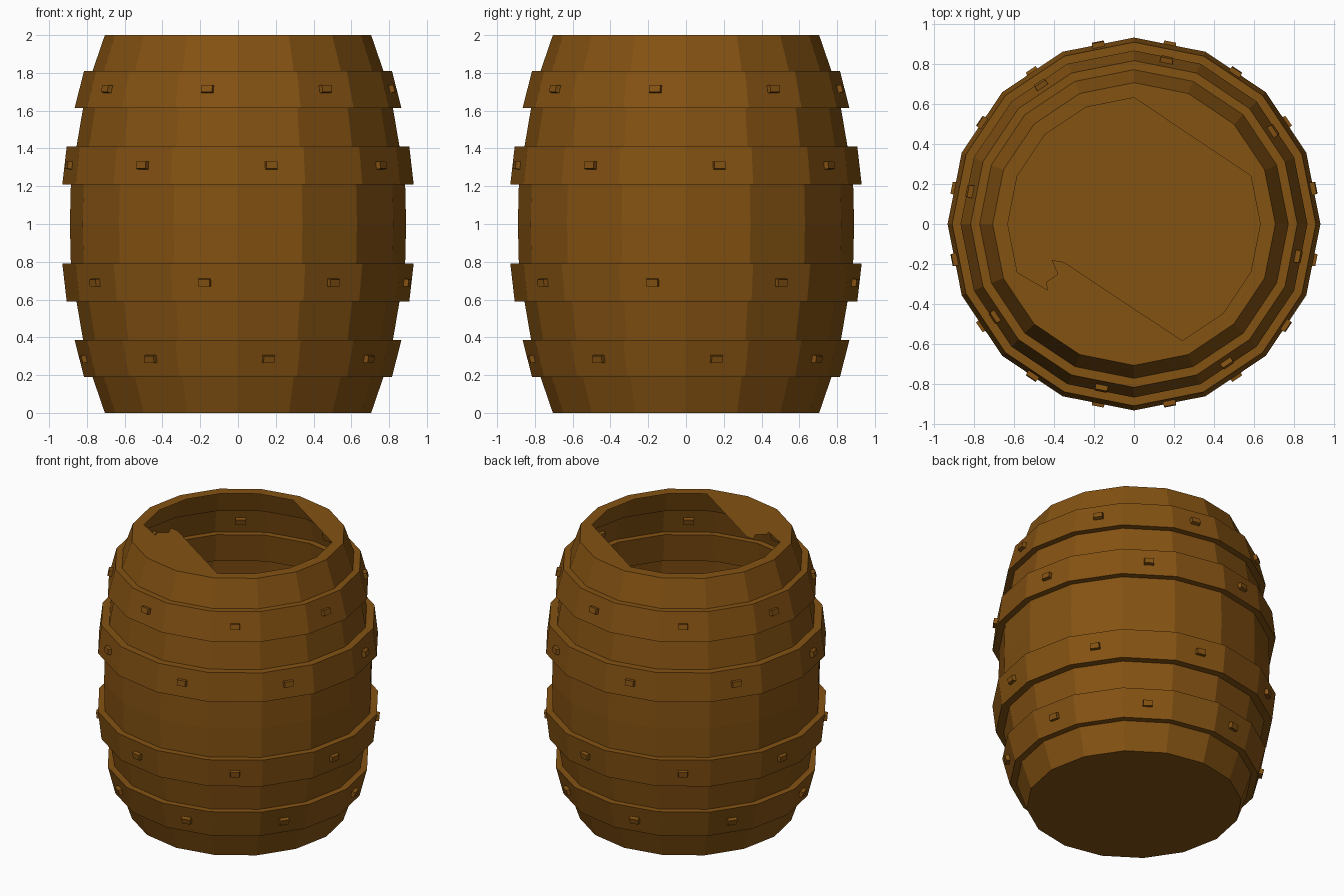
import bpy, bmesh
from math import cos, sin, pi, atan2
from mathutils import Vector, Matrix

cube = bpy.data.objects.get("Cube")
if cube:
    bpy.data.objects.remove(cube, do_unlink=True)

SIDES = 16
STEP = 2 * pi / SIDES

wood = bpy.data.materials.new("brown wood")
wood.use_nodes = True
colour = (0.23, 0.084, 0.006, 1)
wood.diffuse_color = colour
wood.node_tree.nodes["Principled BSDF"].inputs["Base Color"].default_value = colour


def finish(bm, name):
    mesh = bpy.data.meshes.new(name)
    bm.to_mesh(mesh)
    bm.free()
    mesh.materials.append(wood)
    obj = bpy.data.objects.new(name, mesh)
    bpy.context.collection.objects.link(obj)
    return obj


def polar(radius, k, z):
    return Vector((radius * cos(k * STEP), radius * sin(k * STEP), z))


# Staves and raised bands: one thin shell, profile mirrored about mid height
lower = [(0.705, 0), (0.77, 0.19), (0.815, 0.19), (0.865, 0.385), (0.82, 0.385),
         (0.855, 0.59), (0.907, 0.59), (0.93, 0.79), (0.885, 0.79)]
profile = lower + [(0.89, 1.0)] + [(r, 2 - z) for r, z in reversed(lower)]
# Each upper band keeps its wide edge towards the middle of the barrel
bm = bmesh.new()
rings = [[bm.verts.new(polar(r, k, z)) for k in range(SIDES)] for r, z in profile]
for a, b in zip(rings, rings[1:]):
    for k in range(SIDES):
        n = (k + 1) % SIDES
        bm.faces.new((a[k], a[n], b[n], b[k]))
bm.faces.new(list(reversed(rings[0])))
finish(bm, "barrel_body")

# Lid with a broken opening: two planks remain on opposite sides
hole = [polar(0.63, k, 2) for k in range(4, 10)]
hole += [Vector((x, y, 2)) for x, y in
         [(-0.43, -0.33), (-0.44, -0.29), (-0.38, -0.25), (-0.41, -0.18), (-0.35, -0.19)]]
hole += [polar(0.63, k, 2) for k in range(13, 18)]
rim = [polar(0.705, k, 2) for k in range(SIDES)]
bm = bmesh.new()
edges = []
for loop in (rim, hole):
    verts = [bm.verts.new(p) for p in loop]
    edges += [bm.edges.new((v, verts[(i + 1) % len(verts)])) for i, v in enumerate(verts)]
bmesh.ops.triangle_fill(bm, edges=edges, use_beauty=True, normal=(0, 0, 1))
bm.normal_update()
for face in bm.faces:
    if face.normal.z < 0:
        face.normal_flip()
finish(bm, "broken_lid")


# Rivets: tapered blocks on every other face of a band, tilted with its slope
def rivets(name, bottom, top, first):
    (r0, z0), (r1, z1) = bottom, top
    apothem = (r0 + r1) / 2 * cos(STEP / 2)
    lean = atan2((r1 - r0) * cos(STEP / 2), z1 - z0)
    bm = bmesh.new()
    for k in range(first, SIDES, 2):
        place = (Matrix.Rotation((k + 0.5) * STEP, 4, 'Z')
                 @ Matrix.Translation((apothem, 0, (z0 + z1) / 2))
                 @ Matrix.Rotation(lean, 4, 'Y'))
        block = bmesh.ops.create_cube(bm, size=1)["verts"]
        for v in block:
            taper = 0.85 if v.co.x > 0 else 1
            v.co = place @ Vector((v.co.x * 0.05, v.co.y * 0.07 * taper,
                                   v.co.z * 0.045 * taper))
    finish(bm, name)


bands = [lower[2:4], lower[6:8]]
for i, (b, t) in enumerate(bands):
    rivets(f"lower_band_rivets_{i + 1}", b, t, i)
    rivets(f"upper_band_rivets_{i + 1}", (t[0], 2 - t[1]), (b[0], 2 - b[1]), 1 - i)
